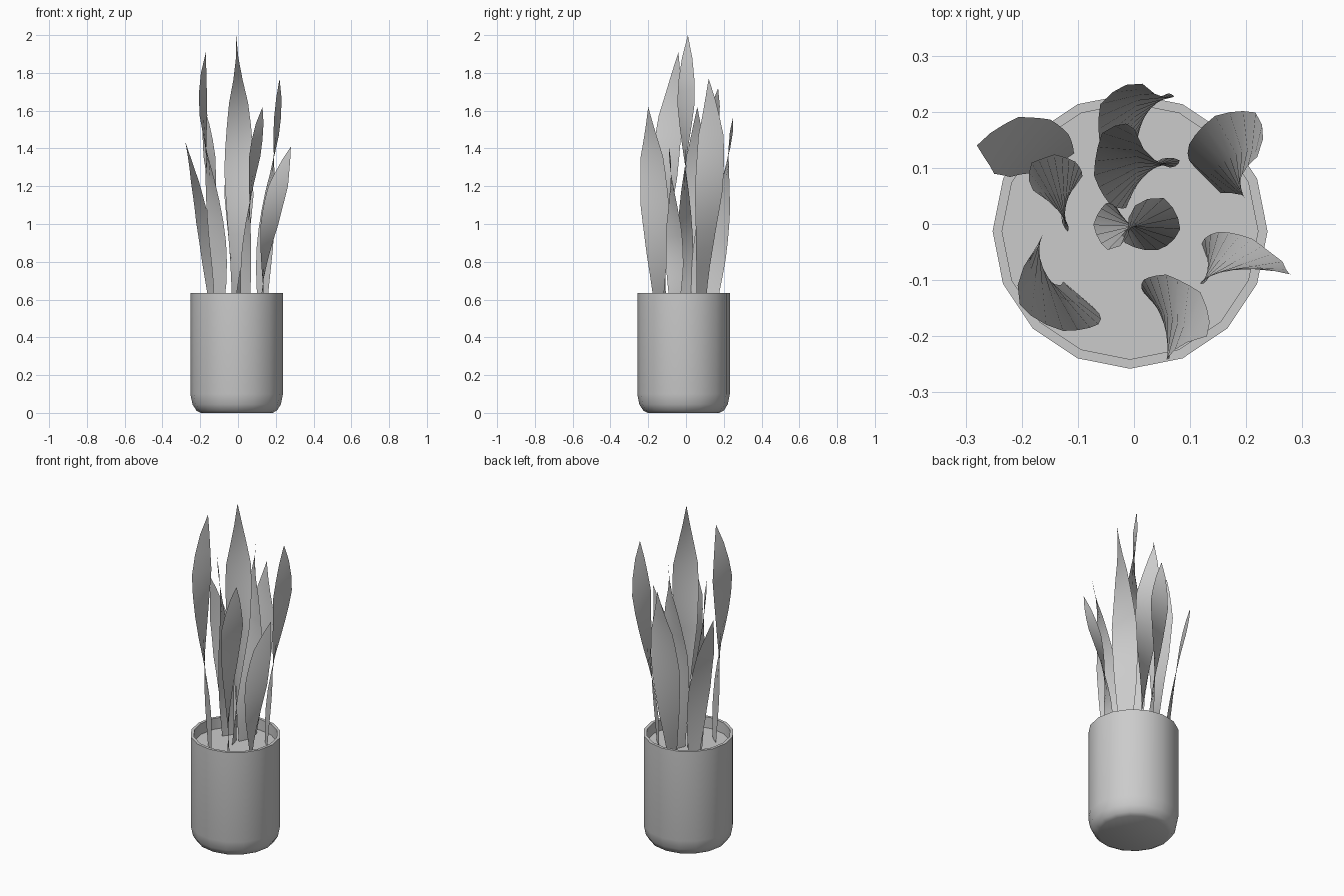
import bpy
import bmesh
import math
from mathutils import Vector

default_cube = bpy.data.objects.get("Cube")
if default_cube:
    bpy.data.objects.remove(default_cube, do_unlink=True)

grey = bpy.data.materials.new("light_grey")
grey.use_nodes = True
grey.diffuse_color = (0.6, 0.6, 0.6, 1)
grey.node_tree.nodes["Principled BSDF"].inputs["Base Color"].default_value = grey.diffuse_color

SIDES = 16
SOIL_Z = 0.57
POT_CENTRE = Vector((-0.007, -0.013, 0))


def finish(bm, name, sharp_angle):
    """Turn a bmesh into a smooth shaded object with the shared material."""
    mesh = bpy.data.meshes.new(name)
    bm.to_mesh(mesh)
    bm.free()
    mesh.materials.append(grey)
    obj = bpy.data.objects.new(name, mesh)
    bpy.context.collection.objects.link(obj)
    bpy.ops.object.select_all(action='DESELECT')
    obj.select_set(True)
    bpy.context.view_layer.objects.active = obj
    bpy.ops.object.shade_smooth_by_angle(angle=math.radians(sharp_angle))


def ring(bm, radius, z):
    """Add one ring of vertices around the pot's axis."""
    verts = []
    for i in range(SIDES):
        a = math.tau * i / SIDES
        verts.append(bm.verts.new(POT_CENTRE + Vector((radius * math.cos(a), radius * math.sin(a), z))))
    return verts


def bridge(bm, lower, upper):
    """Join two equal rows of vertices that both close on themselves."""
    for i in range(SIDES):
        j = (i + 1) % SIDES
        bm.faces.new((lower[i], lower[j], upper[j], upper[i]))


# Pot: rounded foot, straight wall, thin rim and inner wall
pot_profile = [(0.19, 0), (0.213, 0.012), (0.234, 0.045), (0.245, 0.1),
               (0.245, 0.635), (0.228, 0.635), (0.228, SOIL_Z)]
bm = bmesh.new()
rings = [ring(bm, r, z) for r, z in pot_profile]
for lower, upper in zip(rings, rings[1:]):
    bridge(bm, lower, upper)
bm.faces.new(list(reversed(rings[0])))
finish(bm, "pot", 50)

# Soil: flat disc inside the rim
bm = bmesh.new()
bm.faces.new(ring(bm, 0.228, SOIL_Z))
finish(bm, "soil", 30)


# Leaves: tapering ribbons that bend and twist on the way up
def through(keys, t):
    """Smooth curve passing through evenly spaced keys, from the first to the last."""
    last = len(keys) - 1
    result = Vector((0, 0, 0))
    for i, key in enumerate(keys):
        weight = 1
        for j in range(len(keys)):
            if j != i:
                weight *= (t * last - j) / (i - j)
        result += key * weight
    return result


WIDTH_PROFILE = [(0, 0.45), (0.25, 0.8), (0.5, 1), (0.75, 0.88), (0.9, 0.43), (1, 0)]


def width_at(t):
    for (t0, w0), (t1, w1) in zip(WIDTH_PROFILE, WIDTH_PROFILE[1:]):
        if t <= t1:
            return w0 + (w1 - w0) * (t - t0) / (t1 - t0)
    return 0


def leaf(name, height, width, *keys):
    """Each key, from base to tip, holds x, y and the blade's heading in degrees."""
    steps = 12
    keys = [Vector(k) for k in keys]
    bm = bmesh.new()
    previous = None
    for i in range(steps):
        t = i / steps
        x, y, heading = through(keys, t)
        a = math.radians(heading)
        centre = Vector((x, y, SOIL_Z + (height - SOIL_Z) * t))
        side = Vector((math.cos(a), math.sin(a), 0)) * width * width_at(t) / 2
        row = [bm.verts.new(centre + side * s) for s in (-1, 0, 1)]
        if previous:
            for k in range(2):
                bm.faces.new((previous[k], previous[k + 1], row[k + 1], row[k]))
        previous = row
    point = bm.verts.new((keys[-1].x, keys[-1].y, height))
    for k in range(2):
        bm.faces.new((previous[k], previous[k + 1], point))
    finish(bm, name, 60)


leaf("centre_leaf", 2.0, 0.155, (-0.025, 0, -75), (0.005, -0.005, -3), (-0.01, 0.01, 95))
leaf("front_right_leaf", 1.91, 0.15,
     (-0.1, -0.125, -40), (-0.12, -0.135, -50), (-0.175, -0.095, -97), (-0.17, -0.04, -125))
leaf("back_left_leaf", 1.77, 0.155,
     (0.13, 0.08, -45), (0.15, 0.105, -52), (0.192, 0.13, -92), (0.22, 0.12, -125))
leaf("inner_back_leaf", 1.72, 0.155, (0, 0.06, 65), (0.005, 0.1, 10), (0, 0.17, -70))
leaf("right_leaf", 1.62, 0.14, (-0.11, 0.06, 55), (-0.13, 0.055, 100), (-0.18, 0.06, 140))
leaf("front_left_leaf", 1.62, 0.15, (0.04, -0.145, -45), (0.06, -0.165, -88), (0.13, -0.2, -150))
leaf("outer_back_leaf", 1.57, 0.15, (0, 0.13, 75), (0, 0.19, 35), (0.015, 0.25, -30))
leaf("back_right_leaf", 1.44, 0.125, (-0.13, 0.11, 35), (-0.185, 0.135, 55), (-0.28, 0.14, 80))
leaf("left_leaf", 1.41, 0.12, (0.13, -0.06, 110), (0.165, -0.065, 40), (0.28, -0.09, -20))
